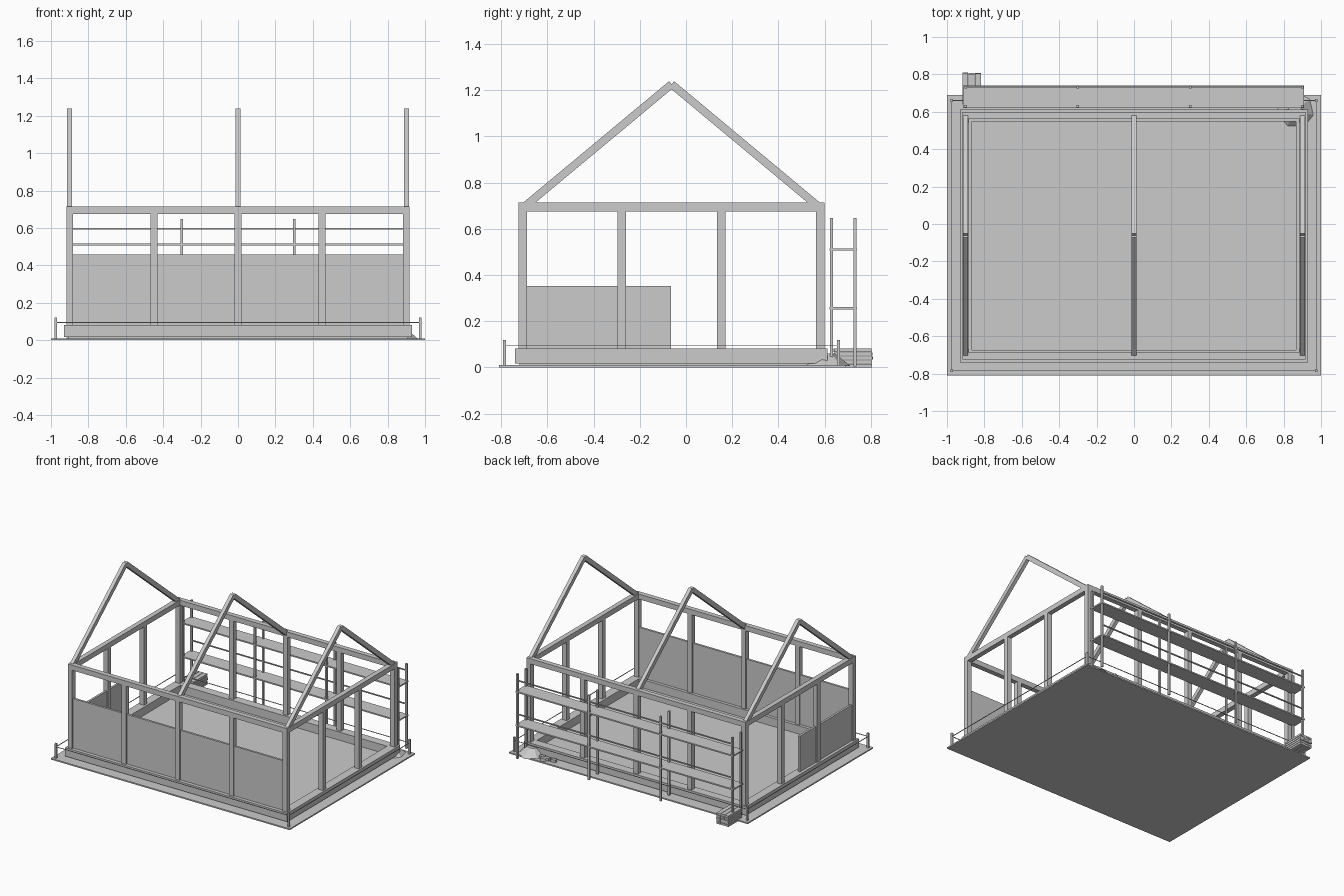
import bpy, bmesh, math, random
from mathutils import Matrix, Vector

if "Cube" in bpy.data.objects:
    bpy.data.objects.remove(bpy.data.objects["Cube"])

random.seed(4)


def build(name, boxes):
    """One object from boxes (x0, x1, y0, y1, z0, z1[, turn about z])."""
    bm = bmesh.new()
    for b in boxes:
        c = Vector(((b[0] + b[1]) / 2, (b[2] + b[3]) / 2, (b[4] + b[5]) / 2))
        turn = Matrix.Rotation(b[6] if len(b) > 6 else 0, 4, 'Z')
        size = Matrix.Diagonal((b[1] - b[0], b[3] - b[2], b[5] - b[4], 1))
        bmesh.ops.create_cube(bm, size=1, matrix=Matrix.Translation(c) @ turn @ size)
    return finish(name, bm)


def finish(name, bm):
    me = bpy.data.meshes.new(name)
    bm.to_mesh(me)
    bm.free()
    ob = bpy.data.objects.new(name, me)
    bpy.context.collection.objects.link(ob)
    return ob


def ring(name, x, y0, y1, w, z0, z1):
    """Rectangular frame with outer half-width x and bar width w."""
    bm = bmesh.new()
    loops = []
    for i in (0, w):
        for z in (z0, z1):
            loops.append([bm.verts.new(p) for p in (
                (-x + i, y0 + i, z), (x - i, y0 + i, z), (x - i, y1 - i, z), (-x + i, y1 - i, z))])
    ob, ot, ib, it = loops
    for k in range(4):
        n = (k + 1) % 4
        for a, b in ((ob, ot), (ot, it), (it, ib), (ib, ob)):
            bm.faces.new((a[k], a[n], b[n], b[k]))
    bmesh.ops.recalc_face_normals(bm, faces=bm.faces)
    return finish(name, bm)


Y0, Y1, X = -0.725, 0.60, 0.918      # outer faces of the timber frame
W = 0.037                            # post width
MID = (Y0 + Y1) / 2

# Ground plot, pit floor and foundation
build("ground_plot", [(-1, 1, -0.81, 0.69, 0, 0.01)])
build("pit_floor", [(-0.91, 0.91, -0.72, 0.595, 0.008, 0.02)])
ring("foundation_ring", 0.93, -0.74, 0.612, 0.065, 0.018, 0.082)

# Corner pegs and string line
px, py0, py1 = 0.975, -0.785, 0.66
build("marker_pegs", [(x - .007, x + .007, y - .007, y + .007, 0.005, 0.12)
                      for x in (-px, px) for y in (py0, py1)])
ring("string_line", px + .002, py0 - .002, py1 + .002, 0.004, 0.092, 0.096)

# Posts around the perimeter
xs = [-X + W / 2 + i * (2 * X - W) / 4 for i in range(5)]
ys = [Y0 + W / 2 + i * (Y1 - Y0 - W) / 3 for i in range(4)]
spots = [(x, y) for x in xs for y in (ys[0], ys[-1])]
spots += [(x, y) for x in (xs[0], xs[-1]) for y in ys[1:-1]]
build("wall_posts", [(x - W / 2, x + W / 2, y - W / 2, y + W / 2, 0.08, 0.68) for x, y in spots])
ring("top_plate", X, Y0, Y1, W, 0.675, 0.714)

# Unfinished wall panels
build("front_panel", [(-0.885, 0.885, -0.714, -0.698, 0.08, 0.457)])
build("left_panel", [(-0.908, -0.892, -0.69, -0.065, 0.08, 0.352)])

# Rafter pairs
bm = bmesh.new()
for x in (-0.9, 0, 0.9):
    for s in (-1, 1):
        a, b = Vector((x, MID + s * 0.632, 0.70)), Vector((x, MID, 1.226))
        d = b - a
        rot = Matrix.Rotation(math.atan2(d.z, d.y), 4, 'X')
        size = Matrix.Diagonal((0.027, d.length, 0.034, 1))
        bmesh.ops.create_cube(bm, size=1, matrix=Matrix.Translation((a + b) / 2) @ rot @ size)
finish("rafters", bm)

# Scaffold behind the building
build("scaffold_poles", [(x - .007, x + .007, y - .007, y + .007, 0.005, 0.647)
                         for x in (-0.9, -0.3, 0.3, 0.9) for y in (0.63, 0.731)])
build("scaffold_decks", [(-0.914, 0.91, 0.621, 0.74, z - .005, z + .005) for z in (0.256, 0.511)])
build("scaffold_rails", [(-0.9, 0.9, 0.727, 0.735, z - .004, z + .004) for z in (0.341, 0.596)])

# Lumber stack at the back left
boards = []
for layer in range(5):
    for k in range(3):
        x, j = -0.918 + k * 0.034, random.uniform(-0.004, 0.004)
        boards.append((x, x + 0.031, 0.642 + j, 0.806 + j, layer * 0.017, layer * 0.017 + 0.014))
build("lumber_stack", boards)

# Loose bricks at the back right
build("loose_bricks", [(x, x + 0.04, 0.625 + d, 0.65 + d, 0.01, 0.03, t) for x, d, t in
                       ((0.64, 0.002, 0.1), (0.69, 0.006, -0.1), (0.735, 0.0, 0.2), (0.71, 0.03, 0.5))])

# Dirt pile
bm = bmesh.new()
bmesh.ops.create_cone(bm, cap_ends=True, segments=7, radius1=0.106, radius2=0.04, depth=0.055,
                      matrix=Matrix.Translation((0.86, 0.605, 0.0335)))
finish("dirt_pile", bm)
